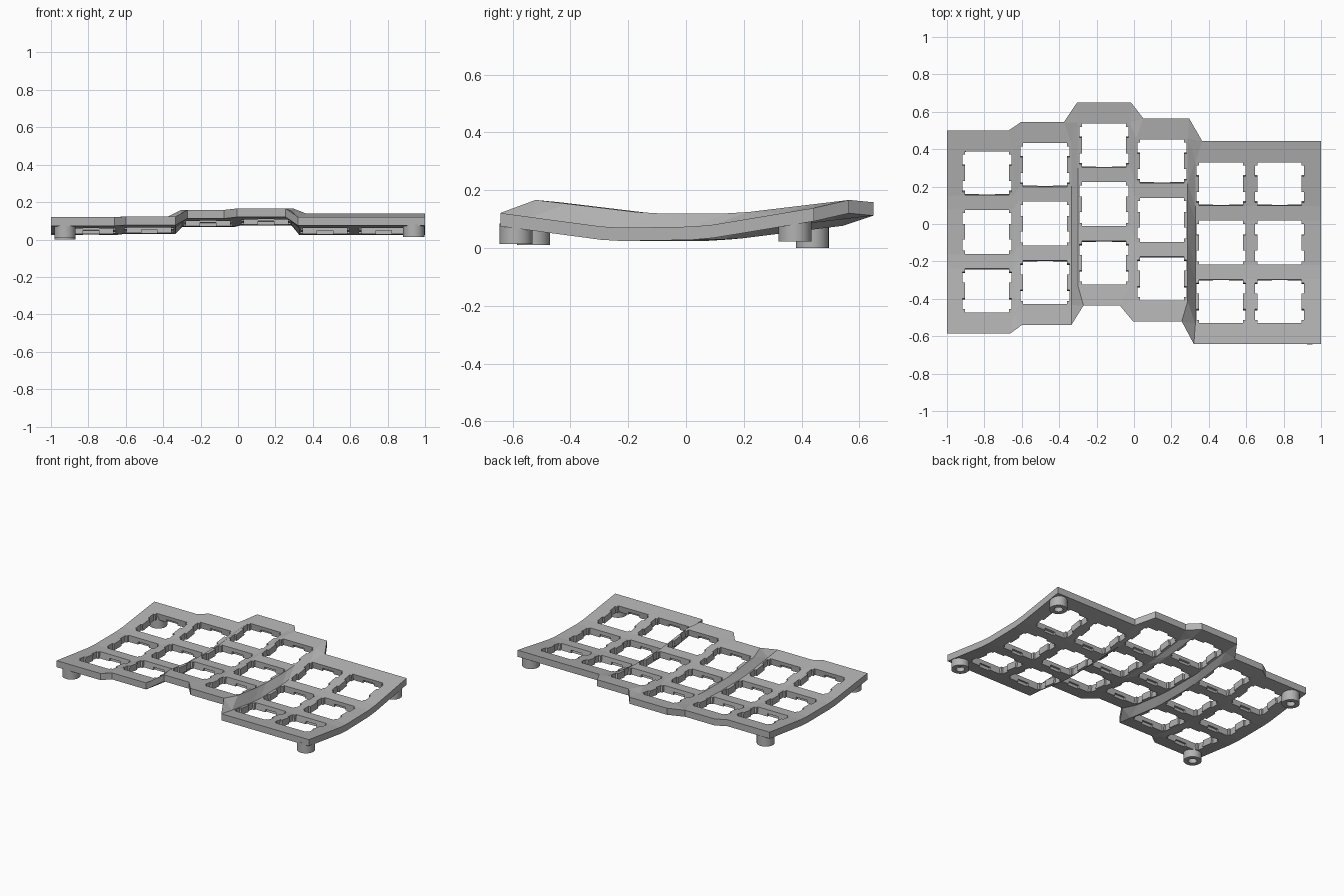
import bpy, bmesh, math
from mathutils import Matrix, Vector

cube = bpy.data.objects.get("Cube")
if cube:
    bpy.data.objects.remove(cube, do_unlink=True)

grey = bpy.data.materials.new("matte_grey")
grey.use_nodes = True
grey.diffuse_color = (0.45, 0.45, 0.45, 1)
grey.node_tree.nodes["Principled BSDF"].inputs["Base Color"].default_value = (0.45, 0.45, 0.45, 1)

THICK = 0.046
PITCH = 0.3135
EDGE, OUTER, SEAM, FLAT = 0.5425, 0.435, 0.195, 0.12


def make_object(name, bm):
    bmesh.ops.recalc_face_normals(bm, faces=bm.faces)
    mesh = bpy.data.meshes.new(name)
    bm.to_mesh(mesh)
    bm.free()
    mesh.materials.append(grey)
    obj = bpy.data.objects.new(name, mesh)
    bpy.context.collection.objects.link(obj)
    return obj


class Column:
    """One finger column: a flat middle with both ends bent upwards."""

    def __init__(self, y, z, slope, tilt, holes, left, right):
        self.y, self.z, self.slope, self.tilt = y, z, slope, tilt
        self.holes = holes
        # each side holds x at the front end, along the body, at the back end
        self.sides = (left, right)

    def height(self, v):
        a = abs(v)
        if a <= FLAT:
            rise = 0
        elif a <= SEAM:
            rise = (a - FLAT) * self.slope / 2
        else:
            rise = (SEAM - FLAT) * self.slope / 2 + (a - SEAM) * self.slope
        return self.z + rise + self.tilt * v

    def row_angle(self, row):
        return math.atan(self.slope * row + self.tilt)

    def point(self, x, v):
        return Vector((x, self.y + v, self.height(v)))


columns = [
    Column(-0.042, 0.071, 0.125, 0, [-0.786], (-1, -1, -1), (-0.66, -0.645, -0.67)),
    Column(0.002, 0.075, 0.125, 0, [-0.475], (-0.60, -0.615, -0.605), (-0.335, -0.335, -0.375)),
    Column(0.106, 0.112, 0.12, 0, [-0.16], (-0.27, -0.3, -0.305), (-0.075, -0.022, -0.015)),
    Column(0.022, 0.12, 0.12, 0, [0.15], (-0.005, 0.01, 0.05), (0.255, 0.287, 0.295)),
    Column(-0.1, 0.072, 0.15, 0.016, [0.465, 0.779], (0.32, 0.328, 0.365), (1, 1, 1)),
]

# Plate: a grid of column edges, doubled downwards and closed at the rim
knots = [-EDGE, -OUTER, -SEAM, -FLAT, FLAT, SEAM, OUTER, EDGE]
bm = bmesh.new()
top, low = [], []
for col in columns:
    for side in col.sides:
        xs = [side[0]] + [side[1]] * (len(knots) - 2) + [side[2]]
        line = [col.point(x, v) for x, v in zip(xs, knots)]
        top.append([bm.verts.new(p) for p in line])
        low.append([bm.verts.new(p - Vector((0, 0, THICK))) for p in line])
ni, nj = len(top), len(knots)
for grid in (top, low):
    for i in range(ni - 1):
        for j in range(nj - 1):
            bm.faces.new((grid[i][j], grid[i + 1][j], grid[i + 1][j + 1], grid[i][j + 1]))
rim = ([(i, 0) for i in range(ni)] + [(ni - 1, j) for j in range(1, nj)]
       + [(i, nj - 1) for i in range(ni - 2, -1, -1)] + [(0, j) for j in range(nj - 2, 0, -1)])
for (a, b), (c, d) in zip(rim, rim[1:] + rim[:1]):
    bm.faces.new((top[a][b], top[c][d], low[c][d], low[a][b]))
bmesh.ops.triangulate(bm, faces=bm.faces)
plate = make_object("key_plate", bm)

# Key opening: a square with two shallow notches on each side
H, NOTCH, N0, N1 = 0.1175, 0.131, 0.042, 0.1
quarter = [(H, N0), (NOTCH, N0), (NOTCH, N1), (H, N1), (H, H)]
half = quarter + [(-x, y) for x, y in reversed(quarter)]
opening = half + [(x, -y) for x, y in reversed(half)]
# Clip pocket: a narrow slot below the front and back lips
pocket = [(0.042, 0.132), (-0.042, 0.132), (-0.042, -0.132), (0.042, -0.132)]


def cut_holes(outline, z_low, z_high):
    bm = bmesh.new()
    for col in columns:
        for x in col.holes:
            for row in (-1, 0, 1):
                v = row * PITCH
                m = Matrix.Translation(col.point(x, v)) @ Matrix.Rotation(col.row_angle(row), 4, "X")
                rings = [[bm.verts.new(m @ Vector((px, py, z))) for px, py in outline]
                         for z in (z_low, z_high)]
                n = len(outline)
                bm.faces.new(rings[0][::-1])
                bm.faces.new(rings[1])
                for k in range(n):
                    q = (k + 1) % n
                    bm.faces.new((rings[0][k], rings[0][q], rings[1][q], rings[1][k]))
    cutter = make_object("hole_cutter", bm)
    cutter.hide_render = True
    mod = plate.modifiers.new("holes", "BOOLEAN")
    mod.operation = "DIFFERENCE"
    mod.solver = "EXACT"
    mod.object = cutter
    bpy.context.view_layer.objects.active = plate
    bpy.ops.object.modifier_apply(modifier=mod.name)
    bpy.data.objects.remove(cutter, do_unlink=True)


cut_holes(opening, -0.09, 0.05)
cut_holes(pocket, -0.09, -0.026)


# Feet: short round posts with a blind hole underneath
def foot(name, x, y, z0, z1):
    bm = bmesh.new()
    profile = [(0, z0 + 0.03), (0.028, z0 + 0.03), (0.028, z0), (0.057, z0), (0.057, z1), (0, z1)]
    verts = [bm.verts.new((r, 0, z)) for r, z in profile]
    edges = [bm.edges.new(pair) for pair in zip(verts, verts[1:])]
    bmesh.ops.spin(bm, geom=verts + edges, cent=(0, 0, 0), axis=(0, 0, 1),
                   angle=math.tau, steps=32, use_duplicate=False)
    bmesh.ops.remove_doubles(bm, verts=bm.verts, dist=0.0005)
    obj = make_object(name, bm)
    obj.location = (x, y, 0)
    bpy.ops.object.select_all(action="DESELECT")
    obj.select_set(True)
    bpy.context.view_layer.objects.active = obj
    bpy.ops.object.shade_smooth_by_angle(angle=math.radians(35))


foot("front_left_foot", 0.94, -0.588, 0.014, 0.085)
foot("back_left_foot", 0.94, 0.377, 0.023, 0.097)
foot("front_right_foot", -0.925, -0.527, 0.01, 0.082)
foot("back_right_foot", -0.925, 0.437, 0, 0.082)
